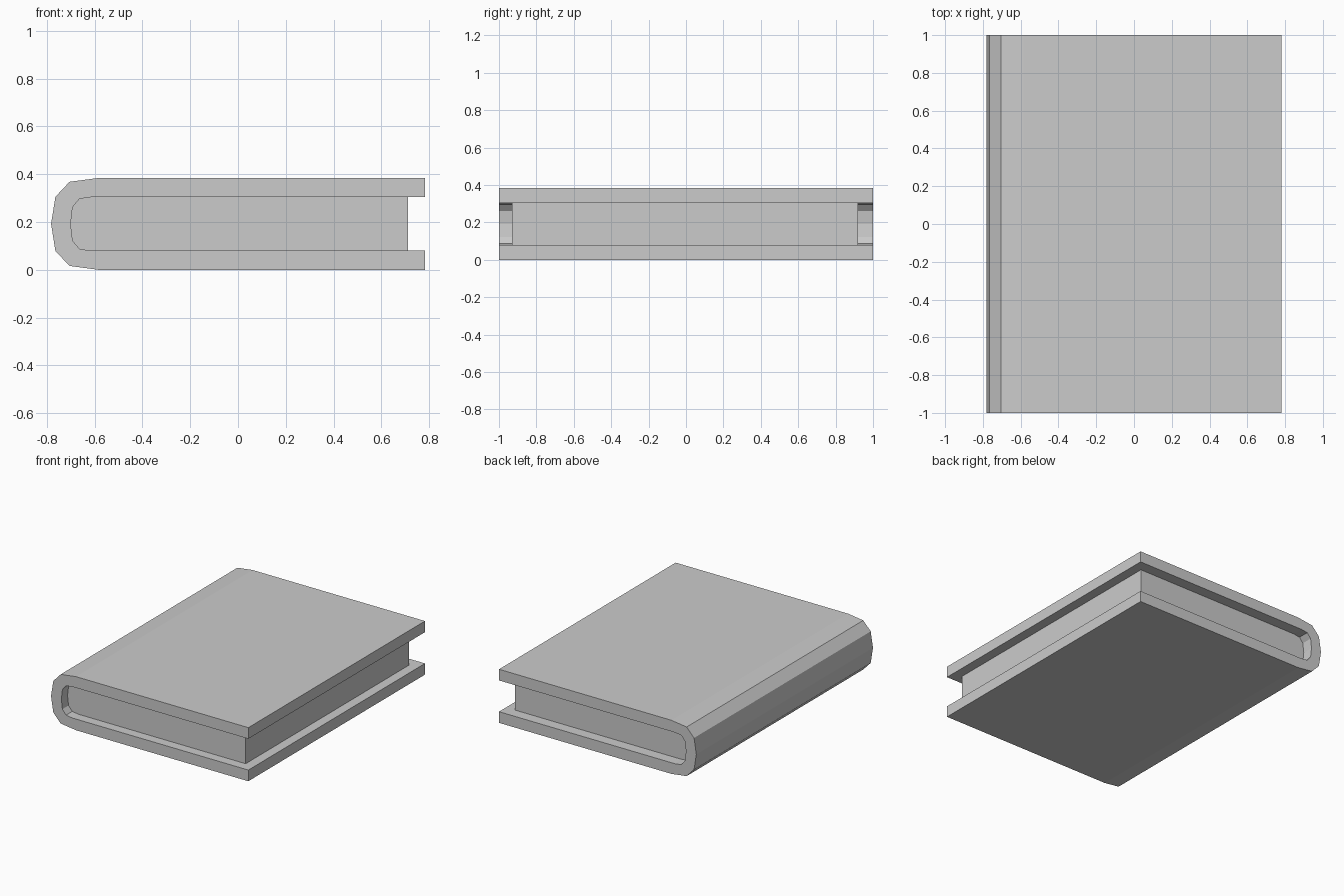
import bpy
import bmesh

cube = bpy.data.objects.get("Cube")
if cube:
    bpy.data.objects.remove(cube, do_unlink=True)

MID = 0.192  # height of the symmetry plane

grey = bpy.data.materials.new("light grey")
grey.use_nodes = True
colour = (0.6, 0.6, 0.6, 1)
grey.diffuse_color = colour
grey.node_tree.nodes["Principled BSDF"].inputs["Base Color"].default_value = colour


def mirrored(half):
    """Complete a spine curve, given from fore edge to tip, as (x, height above the middle)."""
    return half + [(x, -h) for x, h in reversed(half) if h]


def extrude(name, outline, y0, y1):
    """Solid prism from an x-z outline, running from y0 to y1."""
    bm = bmesh.new()
    face = bm.faces.new([bm.verts.new((x, y0, MID + h)) for x, h in outline])
    result = bmesh.ops.extrude_face_region(bm, geom=[face])
    verts = [v for v in result["geom"] if isinstance(v, bmesh.types.BMVert)]
    bmesh.ops.translate(bm, verts=verts, vec=(0, y1 - y0, 0))
    bmesh.ops.recalc_face_normals(bm, faces=bm.faces)
    mesh = bpy.data.meshes.new(name)
    bm.to_mesh(mesh)
    bm.free()
    mesh.materials.append(grey)
    obj = bpy.data.objects.new(name, mesh)
    bpy.context.collection.objects.link(obj)
    return obj


# Faceted spine curves, outside and inside
outer = [(-0.584, 0.192), (-0.705, 0.176), (-0.764, 0.113), (-0.782, 0)]
inner = [(-0.613, 0.112), (-0.663, 0.105), (-0.692, 0.07), (-0.70, 0)]

# Cover: one wrapped board with two flat sides
outside = mirrored([(0.782, 0.192)] + outer)
inside = mirrored([(0.782, 0.112)] + inner)
extrude("cover", outside + inside[::-1], -1, 1)

# Page block, set back from the three open edges
extrude("pages", mirrored([(0.712, 0.112)] + inner), -0.93, 0.92)
